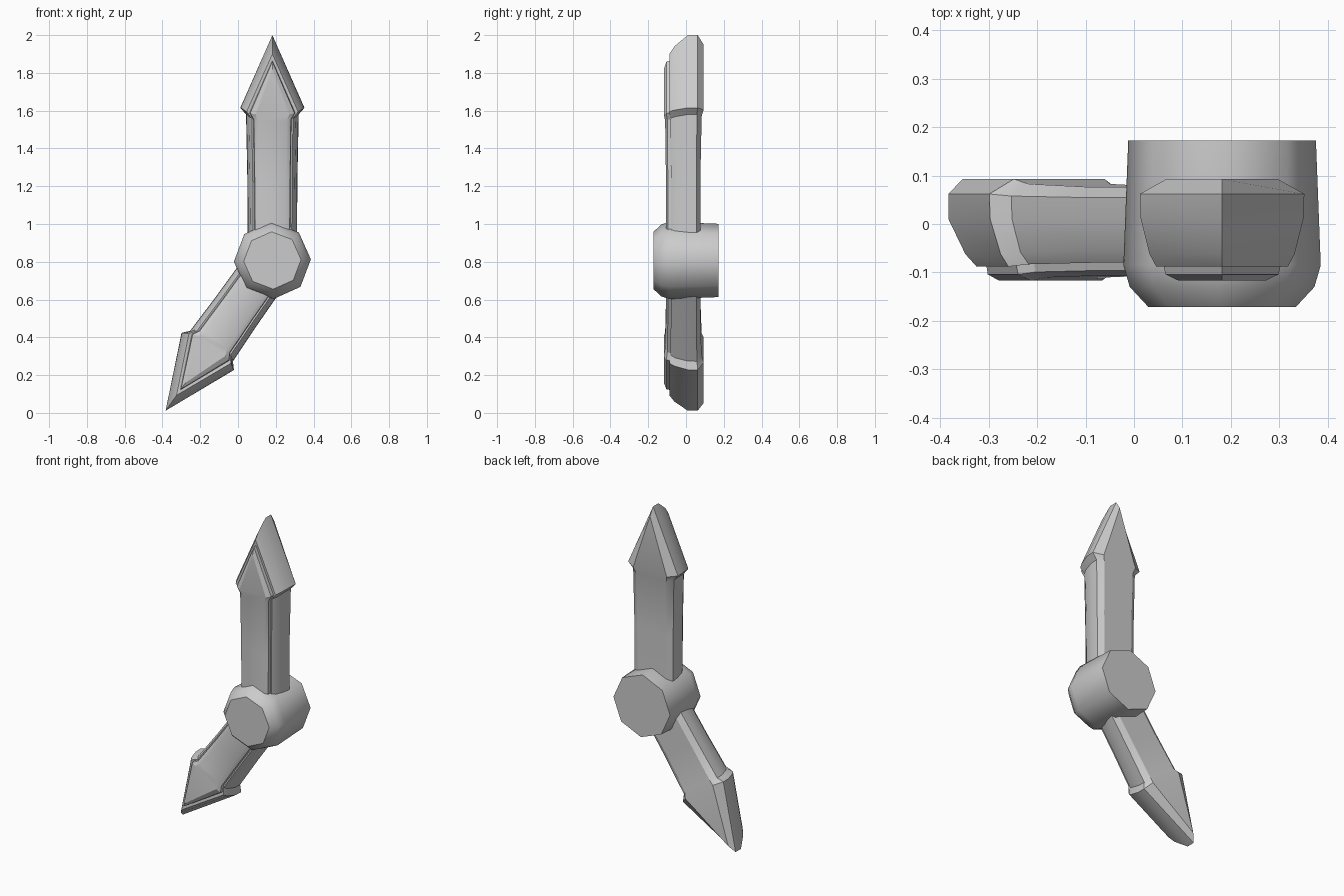
import bpy, bmesh, math
from mathutils import Matrix, Vector

if "Cube" in bpy.data.objects:
    bpy.data.objects.remove(bpy.data.objects["Cube"])

CENTRE = Vector((0.182, 0, 0.807))

# Hand cross-section layers, back to front:
# (setback from tip, head half-width, shaft half-width, head y, shaft y)
LAYERS = [
    (0.05, 0.115, 0.100, 0.093, 0.076),
    (0.00, 0.170, 0.134, 0.062, 0.055),
    (0.00, 0.168, 0.132, 0.010, 0.010),
    (0.06, 0.150, 0.120, -0.062, -0.055),
    (0.10, 0.136, 0.105, -0.088, -0.080),
    (0.135, 0.121, 0.097, -0.085, -0.078),
    (0.14, 0.117, 0.094, -0.104, -0.096),
    (0.18, 0.090, 0.072, -0.117, -0.106),
]


def finish(name, bm, angle):
    bmesh.ops.recalc_face_normals(bm, faces=bm.faces)
    mesh = bpy.data.meshes.new(name)
    bm.to_mesh(mesh)
    bm.free()
    ob = bpy.data.objects.new(name, mesh)
    bpy.context.collection.objects.link(ob)
    bpy.ops.object.select_all(action='DESELECT')
    ob.select_set(True)
    bpy.context.view_layer.objects.active = ob
    bpy.ops.object.shade_smooth_by_angle(angle=math.radians(angle))
    return ob


def hand(name, length, angle):
    """Arrow-headed hand pointing up, then turned about y around the hub."""
    bm = bmesh.new()
    loops = []
    for tip, head, shaft, yh, ys in LAYERS:
        shoulder = length - 0.385 - 0.2 * tip
        notch = shoulder - 0.035
        rows = [(head, yh, shoulder),
                (shaft * 1.04, ys * 0.6 + yh * 0.4, notch),
                (shaft * 0.99, ys, 0.1 + (notch - 0.1) * 0.5),
                (shaft * 0.97, ys, 0.08)]
        left = [bm.verts.new((-w, y, z)) for w, y, z in rows]
        right = [bm.verts.new((w, y, z)) for w, y, z in rows]
        top = bm.verts.new((0, yh, length - tip))
        loops.append([top] + right + left[::-1])
    n = len(loops[0])
    for a, b in zip(loops, loops[1:]):
        for i in range(n):
            j = (i + 1) % n
            bm.faces.new((a[i], a[j], b[j], b[i]))
    # back and front surfaces
    for lp in (loops[0], loops[-1]):
        bm.faces.new((lp[0], lp[1], lp[-1]))
        for i in range(1, 4):
            bm.faces.new((lp[i], lp[i + 1], lp[-i - 1], lp[-i]))
    bm.transform(Matrix.Translation(CENTRE) @ Matrix.Rotation(angle, 4, 'Y'))
    return finish(name, bm, 28)


# Octagonal hub with a chamfered front
bm = bmesh.new()
rings = []
for r, y in [(0.194, 0.173), (0.204, -0.085), (0.191, -0.13), (0.152, -0.172)]:
    rings.append([bm.verts.new(CENTRE + Vector((r * math.cos(k * math.pi / 4 + 0.03), y,
                                                r * math.sin(k * math.pi / 4 + 0.03))))
                  for k in range(8)])
for a, b in zip(rings, rings[1:]):
    for i in range(8):
        j = (i + 1) % 8
        bm.faces.new((a[i], a[j], b[j], b[i]))
bm.faces.new(rings[0])
bm.faces.new(rings[-1])
finish("hub", bm, 46)

# Long hand straight up, short hand down to the left
hand("long_hand", 1.193, 0)
hand("short_hand", 0.976, math.radians(180 + 35.4))
